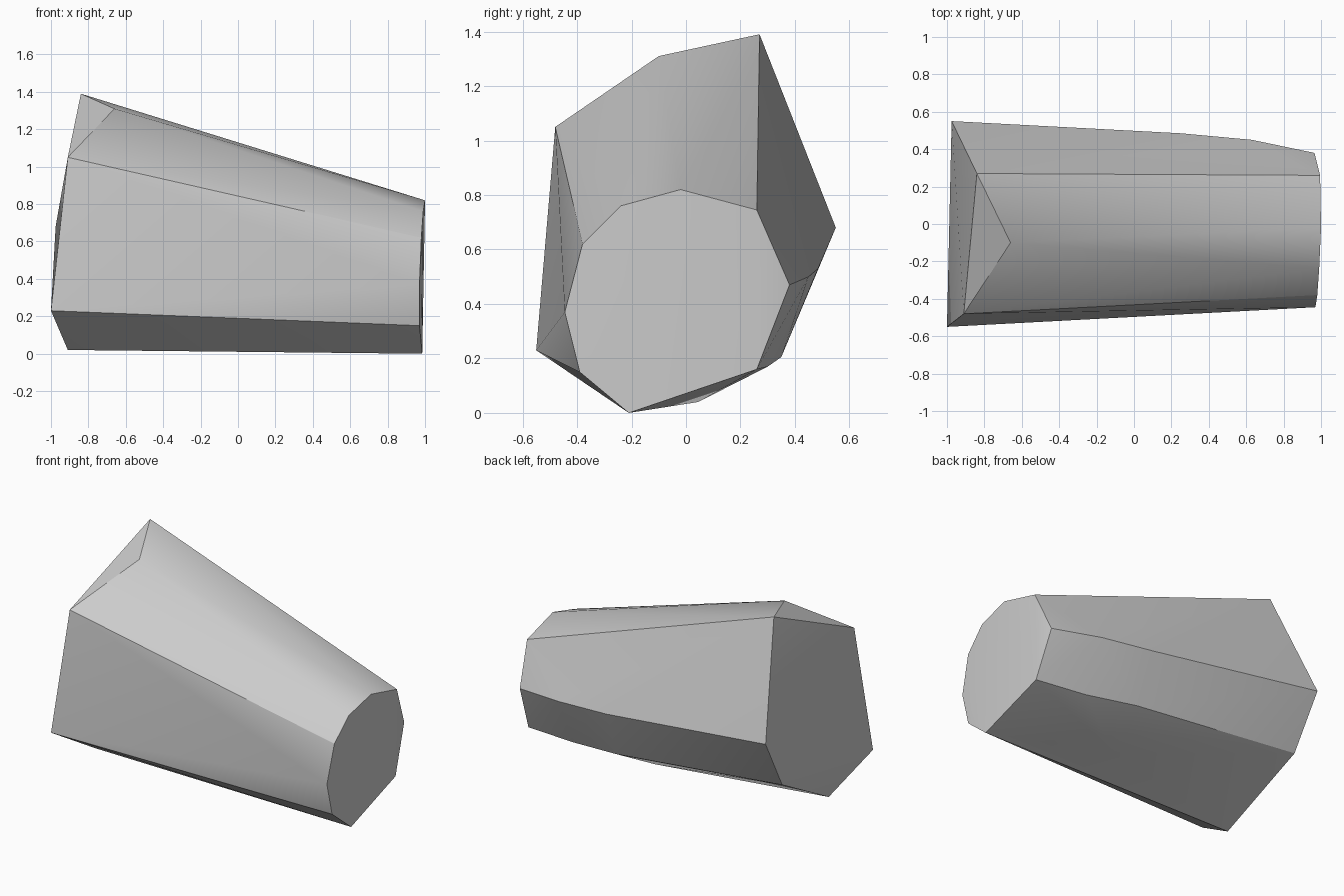
import bpy
import bmesh

cube = bpy.data.objects.get("Cube")
if cube:
    bpy.data.objects.remove(cube, do_unlink=True)

# Plain grey stone
grey = bpy.data.materials.new("plain_grey")
grey.use_nodes = True
colour = (0.6, 0.6, 0.6, 1)
grey.diffuse_color = colour
grey.node_tree.nodes["Principled BSDF"].inputs["Base Color"].default_value = colour

# Narrow end outline
narrow_end = [
    (.985, -.21, 0), (.97, -.39, .15), (.97, -.445, .37),
    (.98, -.38, .62), (.99, -.24, .76), (1, -.02, .82),
    (.995, .26, .745), (.965, .38, .47), (.985, .26, .16),
]
# Chipped corners of the wide end
wide_end = [
    (-.91, -.48, 1.05), (-.66, -.1, 1.31), (-.84, .27, 1.39),
    (-.975, .55, .68), (-.96, .354, .33), (-.91, -.21, .02), (-1, -.55, .23),
]
# Bulge along the back and underside
bulge = [
    (.63, .45, .5), (.25, .485, .53),
    (.63, .3, .17), (.27, .35, .205), (.2, .045, .04),
]

# Faceted convex block wrapped around the corners
bm = bmesh.new()
for point in narrow_end + wide_end + bulge:
    bm.verts.new(point)
bmesh.ops.convex_hull(bm, input=bm.verts)
bmesh.ops.recalc_face_normals(bm, faces=bm.faces)
mesh = bpy.data.meshes.new("tapered_block")
bm.to_mesh(mesh)
bm.free()
mesh.materials.append(grey)

block = bpy.data.objects.new("tapered_block", mesh)
bpy.context.collection.objects.link(block)
bpy.context.view_layer.objects.active = block
block.select_set(True)
bpy.ops.object.shade_smooth_by_angle()
